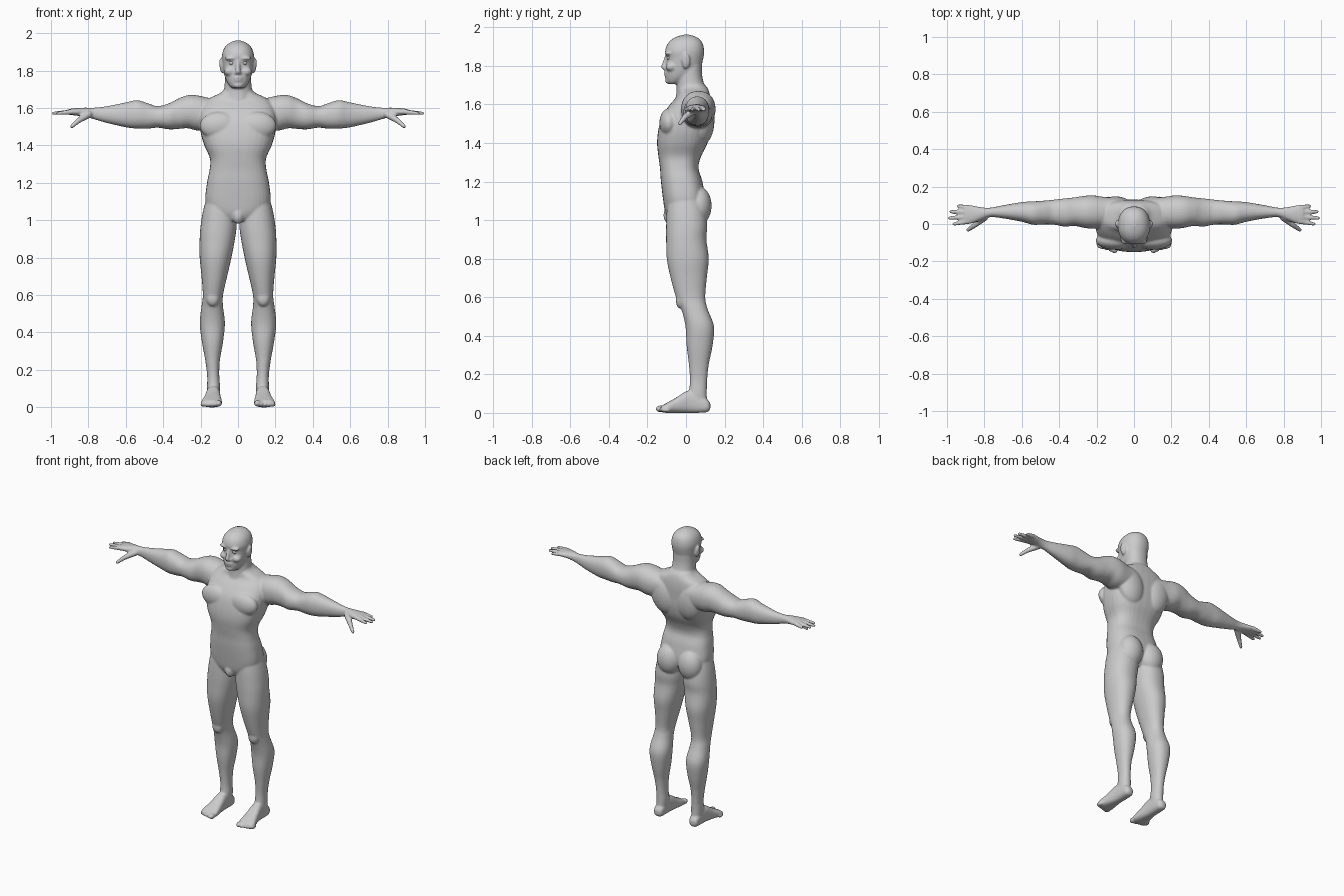
import bpy, bmesh, math
from mathutils import Matrix, Vector

bm = bmesh.new()


def catmull(a, b, c, d, t):
    return 0.5 * (2 * b + (c - a) * t + (2 * a - 5 * b + 4 * c - d) * t * t
                  + (3 * b - a - 3 * c + d) * t ** 3)


def loft(axis, rows, n=2.2, seg=32, steps=5):
    """Skin rounded sections: (position, min u, max u, min v, max v) along an axis."""
    fine = []
    for i in range(len(rows) - 1):
        four = [rows[max(i - 1, 0)], rows[i], rows[i + 1], rows[min(i + 2, len(rows) - 1)]]
        fine += [[catmull(*q, s / steps) for q in zip(*four)] for s in range(steps)]
    fine.append(rows[-1])
    rings = []
    for p, u0, u1, v0, v1 in fine:
        ring = []
        for k in range(seg):
            c, s = math.cos(k * math.tau / seg), math.sin(k * math.tau / seg)
            u = (u0 + u1) / 2 + (u1 - u0) / 2 * math.copysign(abs(c) ** (2 / n), c)
            v = (v0 + v1) / 2 + (v1 - v0) / 2 * math.copysign(abs(s) ** (2 / n), s)
            ring.append(bm.verts.new({'x': (p, u, v), 'y': (u, p, v), 'z': (u, v, p)}[axis]))
        rings.append(ring)
    for a, b in zip(rings, rings[1:]):
        for k in range(seg):
            j = (k + 1) % seg
            bm.faces.new((a[k], a[j], b[j], b[k]))
    bm.faces.new(rings[0])
    bm.faces.new(rings[-1])


def blob(center, radii, tilt=0):
    m = (Matrix.Translation(center) @ Matrix.Rotation(tilt, 4, 'Y')
         @ Matrix.Diagonal((*radii, 1)))
    bmesh.ops.create_uvsphere(bm, u_segments=24, v_segments=16, radius=1, matrix=m)


def digit(p0, p1, r0, r1):
    p0, p1 = Vector(p0), Vector(p1)
    d = p1 - p0
    m = Matrix.Translation((p0 + p1) / 2) @ d.to_track_quat('Z', 'Y').to_matrix().to_4x4()
    bmesh.ops.create_cone(bm, cap_ends=True, segments=16, radius1=r0, radius2=r1,
                          depth=d.length, matrix=m)
    blob(p0, (r0,) * 3)
    blob(p1, (r1,) * 3)


# leg
loft('z', [(1.15, .02, .16, -.09, .07), (1.05, .008, .187, -.1, .1),
           (.97, .007, .2, -.103, .11), (.9, .016, .205, -.103, .106),
           (.8, .035, .205, -.1, .118), (.7, .058, .195, -.08, .108),
           (.6, .08, .188, -.052, .1), (.54, .08, .195, -.025, .112),
           (.45, .07, .205, -.003, .145), (.35, .08, .193, .003, .138),
           (.25, .097, .175, .015, .118), (.17, .1, .165, .02, .11),
           (.1, .096, .165, .015, .108), (.02, .105, .16, .01, .11)])
blob((.135, -.028, .585), (.035, .025, .045))          # kneecap

# foot and toes
loft('y', [(.126, .12, .148, .02, .05), (.11, .102, .163, .004, .07),
           (.06, .098, .166, 0, .1), (.01, .096, .17, 0, .115),
           (-.05, .09, .182, 0, .08), (-.1, .085, .196, 0, .052),
           (-.13, .092, .192, .004, .036)], n=2.6)
for i in range(5):
    r = .018 if i == 0 else .013
    blob((.104 + i * .021, -.132 + i * .007, r + .003), (r, .026, r))

# arm and palm
loft('x', [(.1, .0, .14, 1.5, 1.64), (.16, -.02, .145, 1.48, 1.655),
           (.22, -.025, .153, 1.48, 1.668), (.27, -.02, .15, 1.492, 1.668),
           (.32, -.01, .142, 1.488, 1.65), (.37, -.014, .137, 1.486, 1.625),
           (.43, -.003, .13, 1.495, 1.61), (.48, -.002, .125, 1.49, 1.625),
           (.54, -.004, .121, 1.49, 1.642), (.6, .012, .117, 1.497, 1.63),
           (.7, .03, .1, 1.52, 1.61), (.77, .037, .087, 1.54, 1.602),
           (.82, .02, .09, 1.553, 1.602), (.87, .002, .1, 1.56, 1.599),
           (.905, .002, .1, 1.564, 1.595)])

# fingers and thumb
for y0, x1, y1 in ((.014, .963, .0), (.038, .987, .032), (.064, .98, .066), (.088, .94, .096)):
    digit((.885, y0, 1.58), (x1, y1, 1.572), .0145, .0095)
digit((.8, .035, 1.565), (.85, -.005, 1.535), .02, .015)
digit((.85, -.005, 1.535), (.888, -.032, 1.502), .015, .0105)

# chest, shoulder blade, buttock, ear, cheek, brow
blob((.1, -.088, 1.505), (.105, .05, .075))
blob((.1, .085, 1.52), (.095, .063, .13), .25)
blob((.08, .065, 1.075), (.082, .068, .1))
blob((.09, .0, 1.825), (.009, .022, .04), .12)
blob((.045, -.075, 1.795), (.03, .032, .024))
blob((.036, -.092, 1.866), (.036, .018, .011))

# mirror everything so far to the other side
copy = bmesh.ops.duplicate(bm, geom=bm.verts[:] + bm.edges[:] + bm.faces[:])['geom']
bmesh.ops.scale(bm, vec=(-1, 1, 1), verts=[g for g in copy if isinstance(g, bmesh.types.BMVert)])

# torso
torso = [(1.0, .08, -.09, .05), (1.04, .14, -.108, .08), (1.1, .174, -.118, .1),
         (1.2, .166, -.13, .085), (1.27, .152, -.135, .065), (1.33, .15, -.143, .078),
         (1.4, .18, -.15, .112), (1.47, .2, -.143, .128), (1.54, .205, -.123, .13),
         (1.6, .195, -.083, .13), (1.645, .165, -.045, .125), (1.68, .095, -.04, .115),
         (1.7, .075, -.035, .1)]
loft('z', [(z, -w, w, f, b) for z, w, f, b in torso], n=2.6)
blob((0, -.085, 1.025), (.032, .032, .045))            # groin

# neck
loft('z', [(1.6, -.085, .085, -.06, .12), (1.66, -.08, .08, -.05, .115),
           (1.71, -.073, .073, -.048, .093), (1.76, -.07, .07, -.045, .083),
           (1.82, -.07, .07, -.04, .083)])

# head
head = [(1.706, .03, -.09, -.04), (1.72, .046, -.1, -.01), (1.75, .064, -.106, .04),
        (1.79, .076, -.105, .075), (1.84, .083, -.102, .09), (1.88, .086, -.108, .094),
        (1.92, .074, -.092, .085), (1.947, .048, -.06, .06), (1.962, .012, -.015, .02)]
loft('z', [(z, -w, w, f, b) for z, w, f, b in head])

# nose, lips, chin
digit((0, -.1, 1.85), (0, -.117, 1.795), .01, .013)
blob((0, -.105, 1.788), (.021, .016, .011))
blob((0, -.102, 1.762), (.026, .013, .007))
blob((0, -.1, 1.747), (.022, .013, .007))
blob((0, -.09, 1.722), (.026, .018, .016))

bmesh.ops.recalc_face_normals(bm, faces=bm.faces)
mesh = bpy.data.meshes.new("body")
bm.to_mesh(mesh)
bm.free()
body = bpy.data.objects.new("body", mesh)
bpy.context.collection.objects.link(body)

# fuse the parts into one smooth skin
fuse = body.modifiers.new("fuse", 'REMESH')
fuse.mode = 'VOXEL'
fuse.voxel_size = .006
fuse.use_smooth_shade = True
soften = body.modifiers.new("soften", 'SMOOTH')
soften.factor = .5
soften.iterations = 6

skin = bpy.data.materials.new("grey skin")
skin.diffuse_color = (.6, .6, .6, 1)
mesh.materials.append(skin)

# eyes
for side, x in (("left", .034), ("right", -.034)):
    bpy.ops.mesh.primitive_uv_sphere_add(segments=20, ring_count=12, radius=.014,
                                         location=(x, -.086, 1.842))
    eye = bpy.context.object
    eye.name = side + "_eye"
    eye.data.materials.append(skin)
    bpy.ops.object.shade_smooth()
